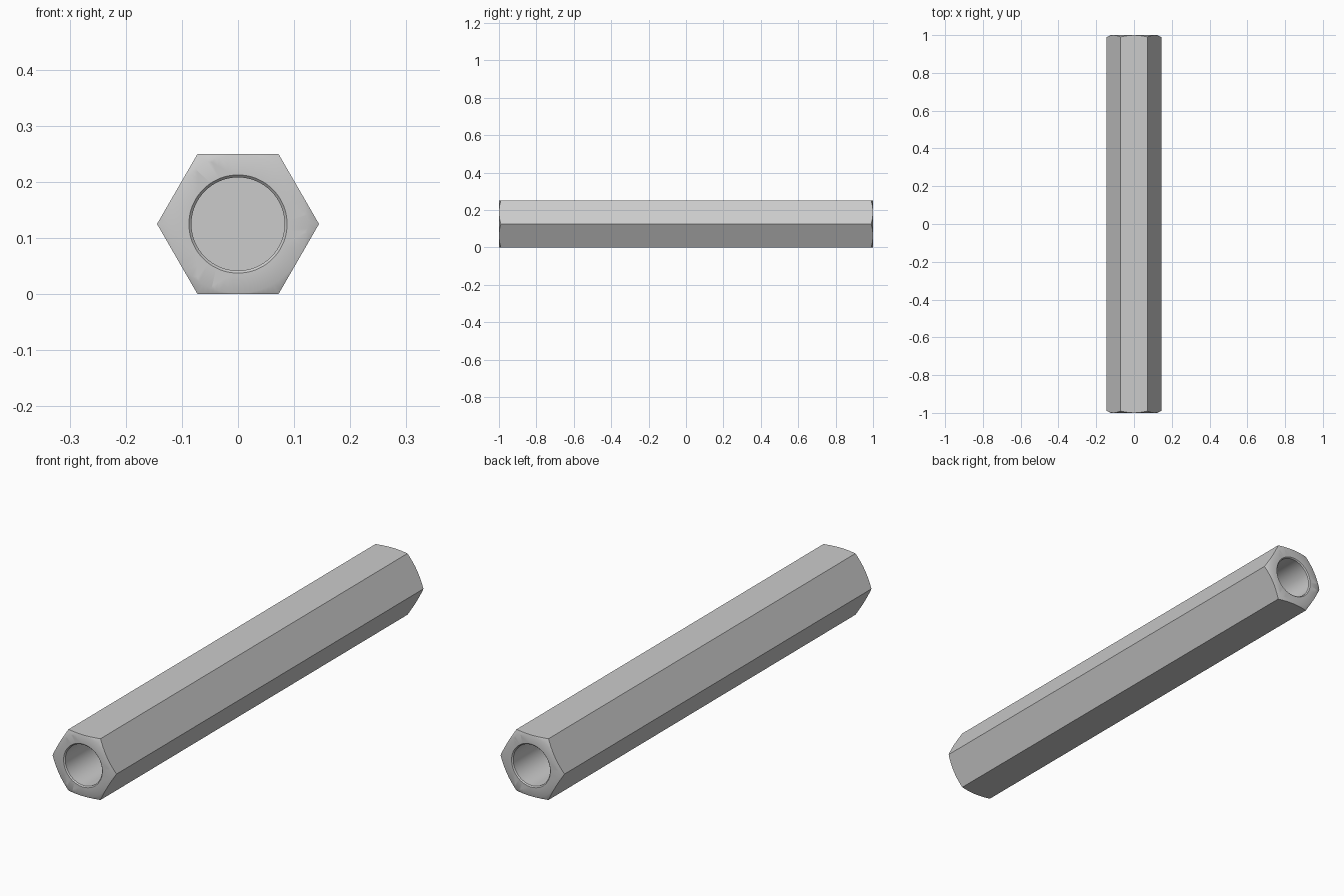
import bpy, bmesh, math
from mathutils import Matrix, Vector

if "Cube" in bpy.data.objects:
    bpy.data.objects.remove(bpy.data.objects["Cube"])

FLAT = 0.125      # half the width across flats
HOLE = 0.083      # bore radius
SINK = 0.0045     # countersink at the bore mouth
DEPTH = 0.4       # bore depth at each end
CENTRE = Vector((0, 0, FLAT))


def make_object(name, bm):
    bmesh.ops.recalc_face_normals(bm, faces=bm.faces)
    mesh = bpy.data.meshes.new(name)
    bm.to_mesh(mesh)
    bm.free()
    obj = bpy.data.objects.new(name, mesh)
    bpy.context.collection.objects.link(obj)
    return obj


# hexagonal bar lying along y, flats at top and bottom
bm = bmesh.new()
radius = FLAT / math.cos(math.pi / 6)
bmesh.ops.create_cone(bm, cap_ends=True, segments=6, radius1=radius, radius2=radius, depth=2,
                      matrix=Matrix.Translation(CENTRE)
                      @ Matrix.Rotation(math.pi / 2, 4, 'X')
                      @ Matrix.Rotation(math.pi / 6, 4, 'Z'))
# put corners on the x axis whichever way the primitive starts
if max(v.co.x for v in bm.verts) < radius - 0.001:
    bmesh.ops.rotate(bm, verts=bm.verts, cent=CENTRE, matrix=Matrix.Rotation(math.pi / 6, 3, 'Y'))
standoff = make_object("hex_standoff", bm)

# turned envelope: blind bores, countersinks and corner chamfers
half = [(0, -1 + DEPTH), (HOLE, -1 + DEPTH), (HOLE, -1 + SINK), (HOLE + SINK, -1),
        (0.124, -1), (0.17, -0.977)]
profile = half + [(r, -y) for r, y in reversed(half)]
bm = bmesh.new()
verts = [bm.verts.new((r, y, FLAT)) for r, y in profile]
edges = [bm.edges.new(pair) for pair in zip(verts, verts[1:])]
bmesh.ops.spin(bm, geom=verts + edges, cent=CENTRE, axis=(0, 1, 0),
               angle=2 * math.pi, steps=96)
bmesh.ops.remove_doubles(bm, verts=bm.verts, dist=1e-5)
envelope = make_object("turned_envelope", bm)

# keep only the bar material inside the turned envelope
mod = standoff.modifiers.new("turning", 'BOOLEAN')
mod.operation = 'INTERSECT'
mod.solver = 'EXACT'
mod.object = envelope
bpy.context.view_layer.objects.active = standoff
standoff.select_set(True)
bpy.ops.object.modifier_apply(modifier=mod.name)
bpy.data.objects.remove(envelope)
bpy.ops.object.shade_smooth_by_angle(angle=math.radians(30))
